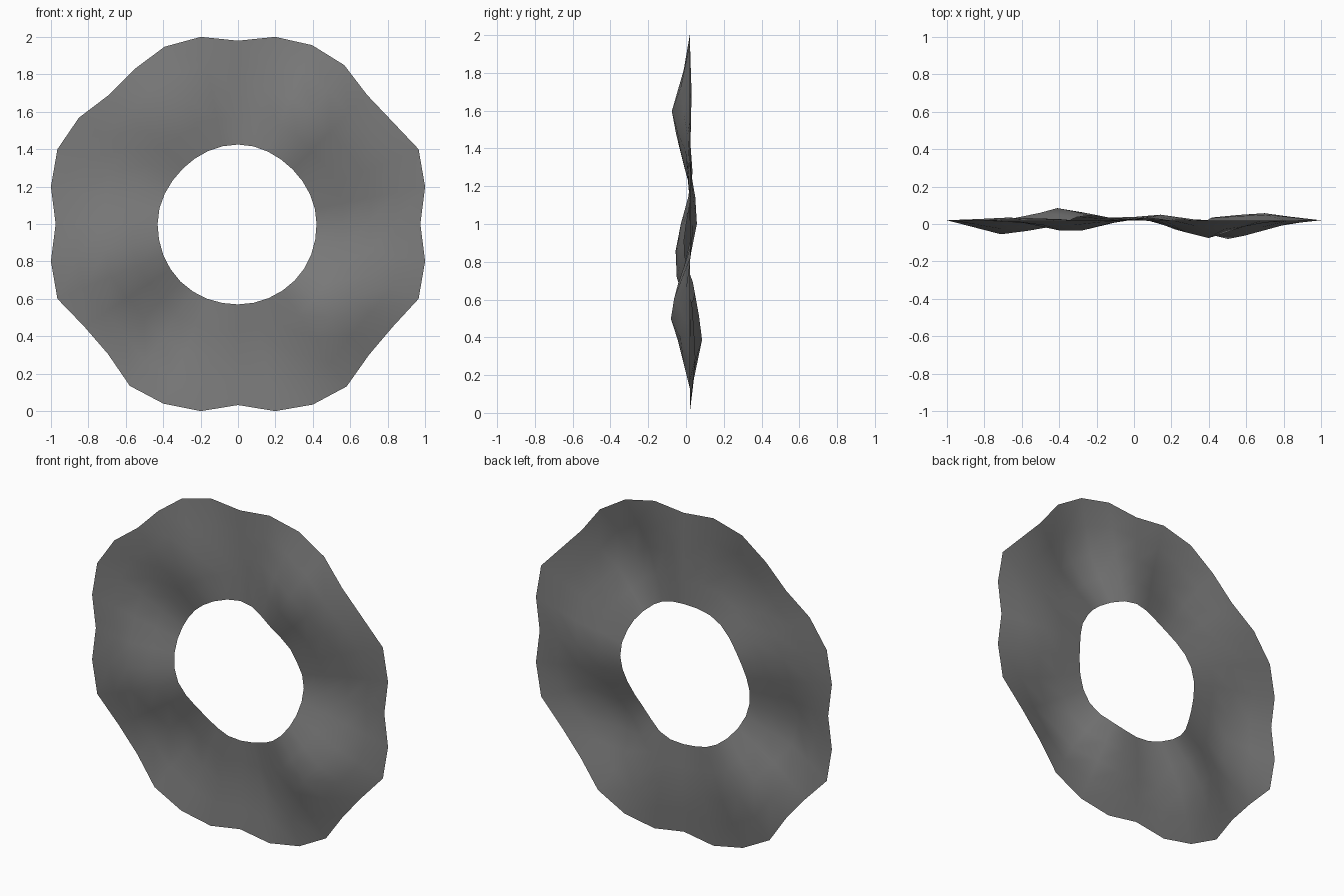
import bpy
import bmesh
import math

cube = bpy.data.objects.get("Cube")
if cube:
    bpy.data.objects.remove(cube, do_unlink=True)

SEGMENTS = 32
BASE_Y = 0.02

# Ripple height (towards the back) around the ring, as (degrees, offset)
RIPPLE = [(4, .04), (30, -.02), (56, -.095), (88, .01), (118, -.06), (155, .015),
          (196, -.078), (236, .065), (262, .012), (283, .03), (315, -.1)]
# Hole radius around the ring, as (degrees, radius)
HOLE = [(0, .42), (45, .413), (90, .425), (135, .418), (180, .43),
        (225, .435), (270, .43), (315, .428)]
# Ripple strength on each ring of vertices from the hole to the rim
STRENGTH = [.4, .75, 1, .5, 0]
# Rim outline, one quarter turn per row
RIM = [.975, 1.02, 1.045, .99, .976, 1.022, 1.035, 1.02,
       .98, 1.02, 1.026, .996, .976, 1.023, 1.045, 1.02,
       .975, 1.02, 1.045, .988, .983, 1.041, 1.04, 1.02,
       .968, 1.02, 1.045, 1.045, .99, .993, 1.045, 1.02]


def around(keys, degrees):
    """Smooth periodic interpolation between angle keys."""
    ring = [(keys[-1][0] - 360, keys[-1][1])] + keys + [(keys[0][0] + 360, keys[0][1])]
    for (a, va), (b, vb) in zip(ring, ring[1:]):
        if a <= degrees <= b:
            t = (degrees - a) / (b - a)
            return va + (vb - va) * (1 - math.cos(math.pi * t)) / 2
    return ring[-1][1]


# Rippled sheet ring
bm = bmesh.new()
columns = []
for i in range(SEGMENTS):
    degrees = 360 * i / SEGMENTS
    angle = math.radians(degrees)
    inner, wave = around(HOLE, degrees), around(RIPPLE, degrees)
    column = []
    for j, strength in enumerate(STRENGTH):
        r = inner + (RIM[i] - inner) * j / (len(STRENGTH) - 1)
        column.append(bm.verts.new((r * math.cos(angle), BASE_Y + wave * strength,
                                    1 + r * math.sin(angle))))
    columns.append(column)

for i, here in enumerate(columns):
    after = columns[(i + 1) % SEGMENTS]
    for j in range(len(STRENGTH) - 1):
        face = bm.faces.new((here[j], here[j + 1], after[j + 1], after[j]))
        face.smooth = True

mesh = bpy.data.meshes.new("rippled_ring")
bm.to_mesh(mesh)
bm.free()
ring_object = bpy.data.objects.new("rippled_ring", mesh)
bpy.context.collection.objects.link(ring_object)

# Plain grey material
grey = bpy.data.materials.new("mid_grey")
grey.use_nodes = True
colour = (.2, .2, .2, 1)
grey.diffuse_color = colour
grey.node_tree.nodes["Principled BSDF"].inputs["Base Color"].default_value = colour
mesh.materials.append(grey)
